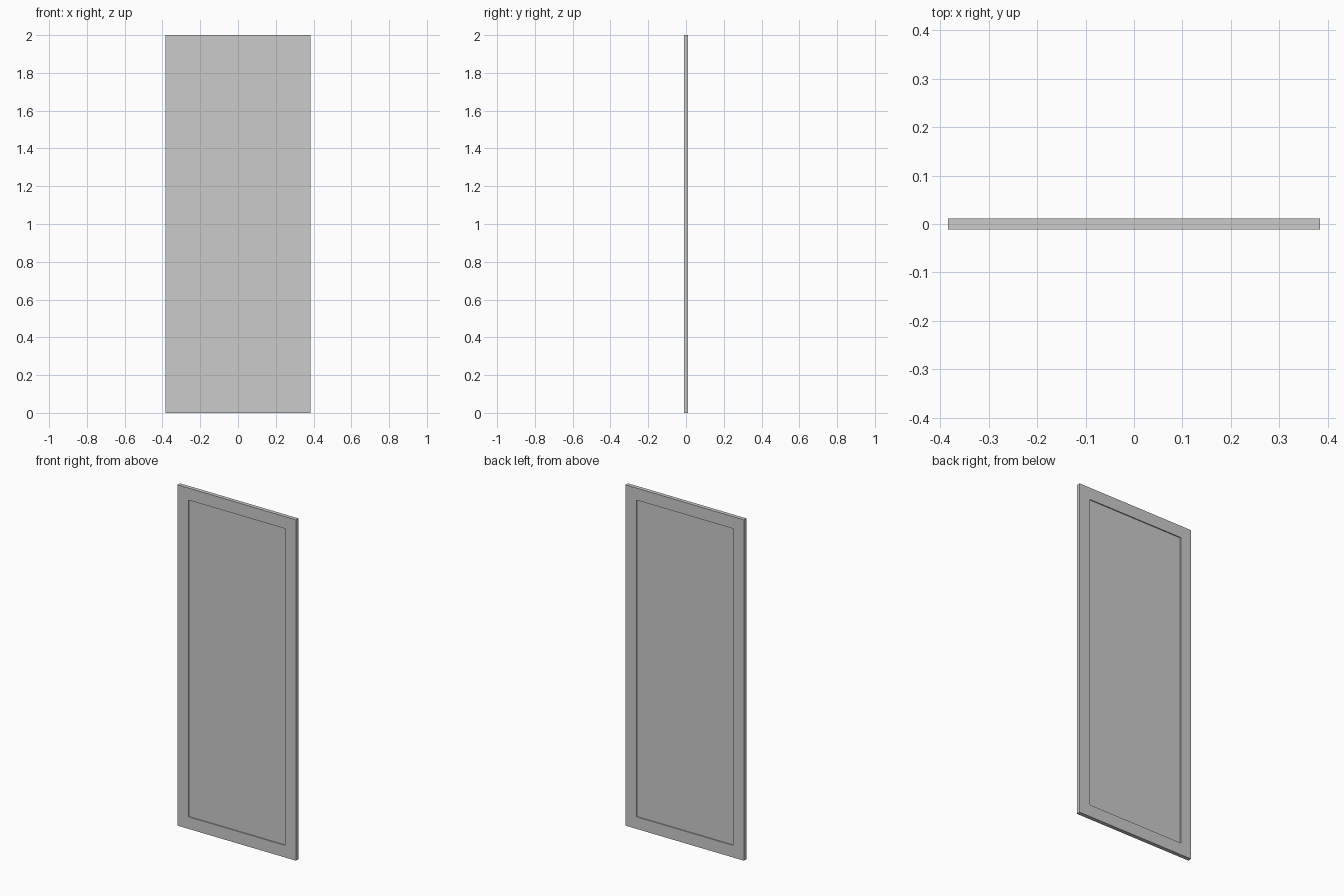
import bpy
import bmesh
from mathutils import Matrix, Vector

if "Cube" in bpy.data.objects:
    bpy.data.objects.remove(bpy.data.objects["Cube"])

WIDTH, THICK, HEIGHT = 0.768, 0.023, 2.0
BORDER, RECESS = 0.10, 0.006

# Door slab standing on the ground
bm = bmesh.new()
bmesh.ops.create_cube(bm, size=1.0, matrix=Matrix.Translation((0, 0, HEIGHT / 2))
                      @ Matrix.Diagonal((WIDTH, THICK, HEIGHT, 1)))
bm.normal_update()

# Recessed panel on the front and the back
for face in [f for f in bm.faces if abs(f.normal.y) > 0.9]:
    inward = Vector((0, -face.normal.y * RECESS, 0))
    bmesh.ops.inset_region(bm, faces=[face], thickness=BORDER)
    # Step with vertical walls
    bmesh.ops.inset_region(bm, faces=[face], thickness=0.0)
    bmesh.ops.translate(bm, verts=face.verts[:], vec=inward)

bmesh.ops.remove_doubles(bm, verts=bm.verts[:], dist=1e-5)
bmesh.ops.recalc_face_normals(bm, faces=bm.faces[:])

mesh = bpy.data.meshes.new("door_panel")
bm.to_mesh(mesh)
bm.free()
door = bpy.data.objects.new("door_panel", mesh)
bpy.context.collection.objects.link(door)
